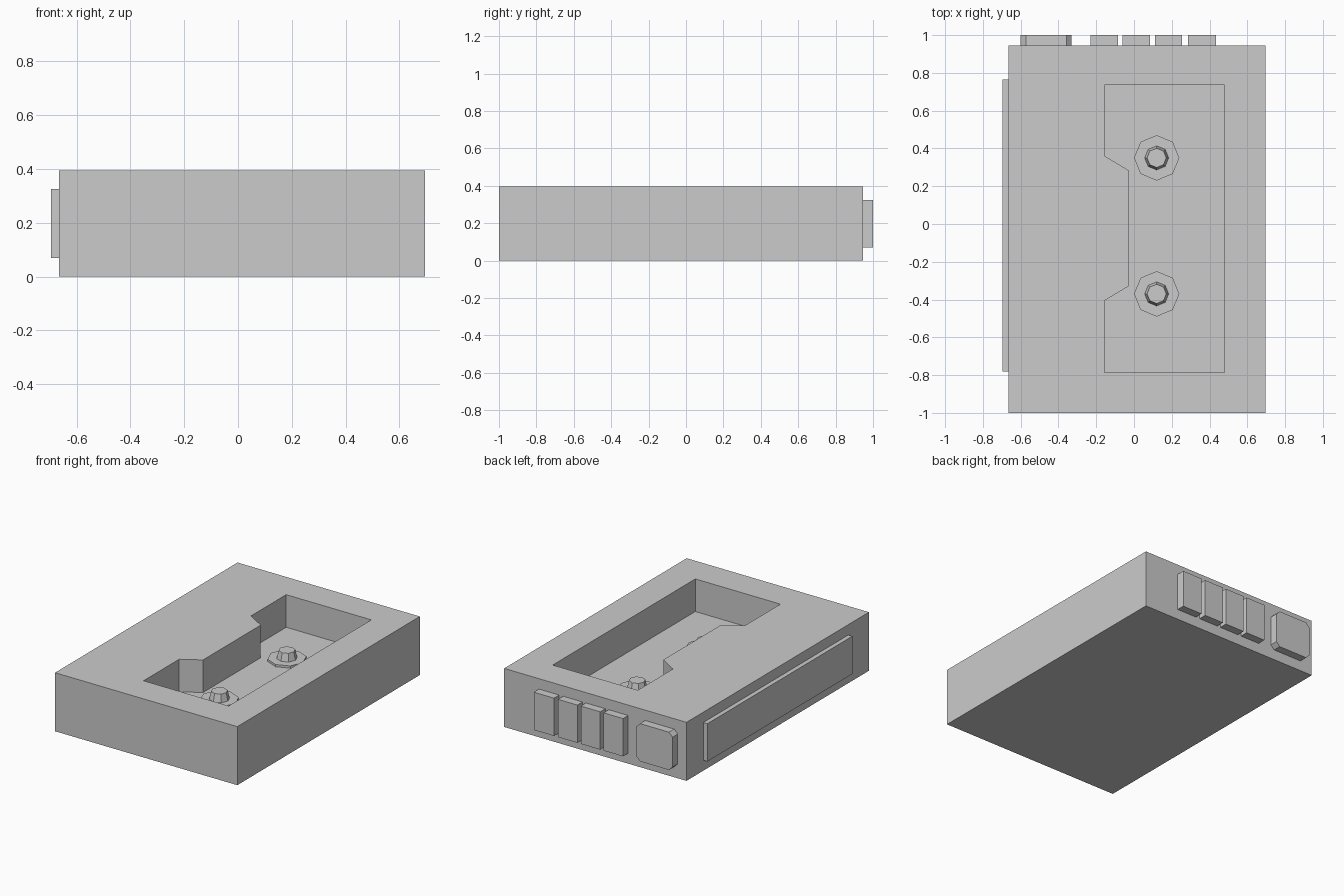
import bpy, bmesh, math
from mathutils import Matrix

if "Cube" in bpy.data.objects:
    bpy.data.objects.remove(bpy.data.objects["Cube"])


def finish(name, bm):
    bmesh.ops.recalc_face_normals(bm, faces=bm.faces)
    mesh = bpy.data.meshes.new(name)
    bm.to_mesh(mesh)
    bm.free()
    obj = bpy.data.objects.new(name, mesh)
    bpy.context.collection.objects.link(obj)
    return obj


def prism(name, points, direction):
    """Extrude a closed flat outline along a direction."""
    bm = bmesh.new()
    face = bm.faces.new([bm.verts.new(p) for p in points])
    new = bmesh.ops.extrude_face_region(bm, geom=[face], use_keep_orig=True)["geom"]
    bmesh.ops.translate(bm, vec=direction,
                        verts=[v for v in new if isinstance(v, bmesh.types.BMVert)])
    return finish(name, bm)


def box(name, x0, x1, y0, y1, z0, z1):
    return prism(name, [(x0, y0, z0), (x1, y0, z0), (x1, y1, z0), (x0, y1, z0)],
                 (0, 0, z1 - z0))


def cone(name, x, y, z0, z1, r0, r1):
    bm = bmesh.new()
    bmesh.ops.create_cone(bm, cap_ends=True, segments=8, radius1=r0, radius2=r1,
                          depth=z1 - z0,
                          matrix=Matrix.Translation((x, y, (z0 + z1) / 2)))
    return finish(name, bm)


TOP, FLOOR, BACK = 0.395, 0.175, 0.945
LOW, HIGH = 0.07, 0.325

# Case with a notched recess cut into the top
case = box("case", -0.665, 0.695, -1, BACK, 0, TOP)
outline = [(0.48, -0.785), (0.48, 0.735), (-0.155, 0.735), (-0.155, 0.36),
           (-0.03, 0.285), (-0.03, -0.33), (-0.155, -0.405), (-0.155, -0.785)]
cutter = prism("recess_cutter", [(x, y, FLOOR) for x, y in outline], (0, 0, 0.4))
cutter.hide_render = True
mod = case.modifiers.new("recess", 'BOOLEAN')
mod.operation = 'DIFFERENCE'
mod.solver = 'EXACT'
mod.object = cutter
bpy.context.view_layer.objects.active = case
case.select_set(True)
bpy.ops.object.modifier_apply(modifier=mod.name)
bpy.data.objects.remove(cutter)

# Raised panel on the left side
box("side_panel", -0.695, -0.66, -0.78, 0.765, LOW, HIGH)

# Four narrow keys on the back
for i, (x0, x1) in enumerate([(-0.23, -0.085), (-0.06, 0.085),
                              (0.11, 0.255), (0.285, 0.435)]):
    box(f"key_{i + 1}", x0, x1, BACK - 0.005, 1, LOW, HIGH)

# Wide key with clipped corners
x0, x1, c = -0.60, -0.33, 0.027
wide = [(x0 + c, LOW), (x1 - c, LOW), (x1, LOW + c), (x1, HIGH - c),
        (x1 - c, HIGH), (x0 + c, HIGH), (x0, HIGH - c), (x0, LOW + c)]
prism("wide_key", [(x, BACK - 0.005, z) for x, z in wide], (0, 0.06, 0))

# Spindles standing on flat eight-sided discs
for side, y in (("rear", 0.35), ("front", -0.37)):
    cone(f"{side}_disc", 0.12, y, FLOOR - 0.005, 0.19, 0.12, 0.12)
    cone(f"{side}_spindle", 0.12, y, 0.185, 0.243, 0.065, 0.051)
